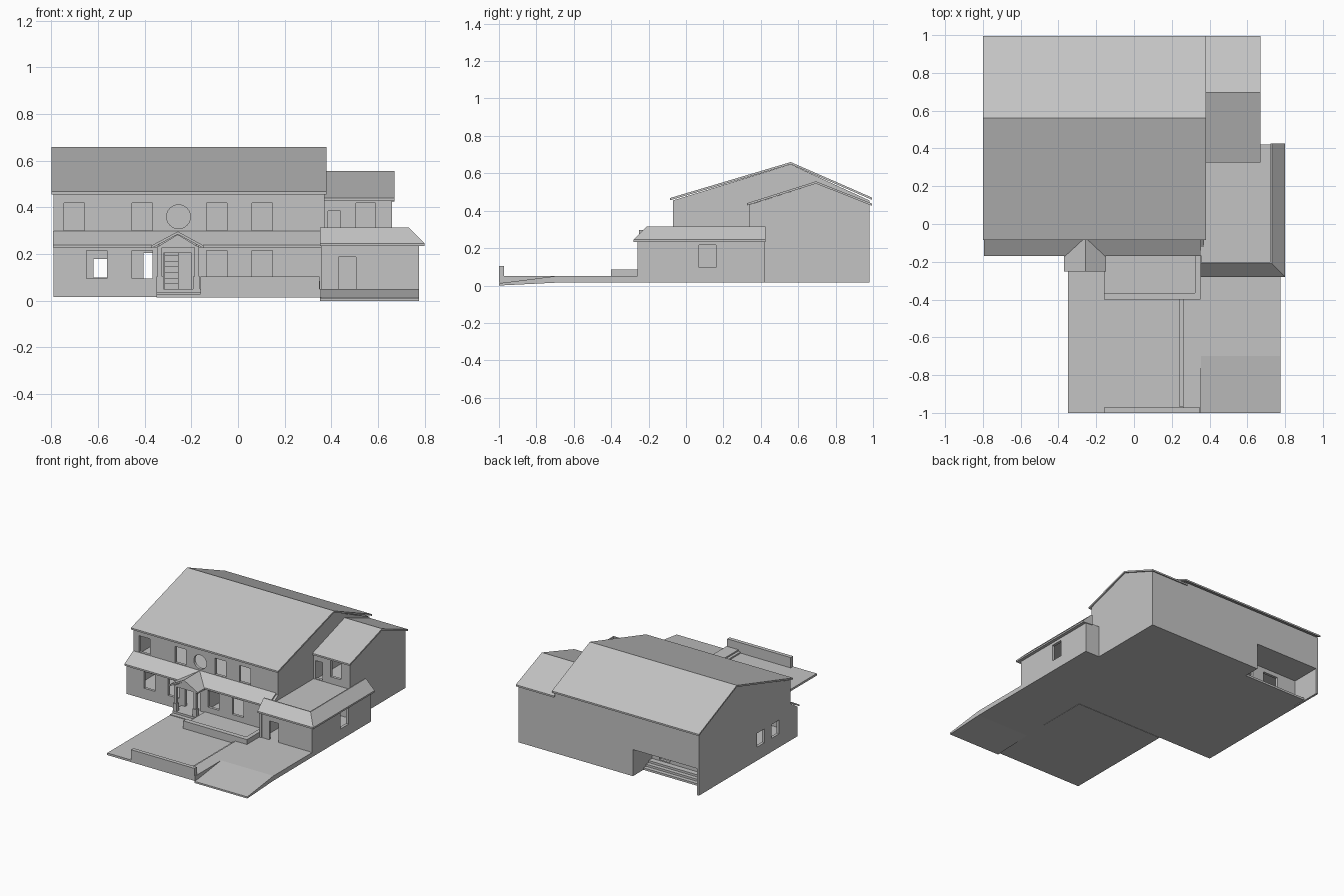
import bpy, bmesh, math
from mathutils import Vector

cube = bpy.data.objects.get("Cube")
if cube:
    bpy.data.objects.remove(cube)

grey = bpy.data.materials.new("plain_grey")
grey.use_nodes = True
grey.diffuse_color = (0.55, 0.55, 0.55, 1)
grey.node_tree.nodes["Principled BSDF"].inputs["Base Color"].default_value = grey.diffuse_color


def finish(name, bm):
    bmesh.ops.recalc_face_normals(bm, faces=bm.faces)
    mesh = bpy.data.meshes.new(name)
    bm.to_mesh(mesh)
    bm.free()
    mesh.materials.append(grey)
    ob = bpy.data.objects.new(name, mesh)
    bpy.context.collection.objects.link(ob)
    return ob


def loft(name, sections):
    """Closed solid through a row of equal cross-sections."""
    bm = bmesh.new()
    rings = [[bm.verts.new(p) for p in s] for s in sections]
    n = len(rings[0])
    for a, b in zip(rings, rings[1:]):
        for i in range(n):
            j = (i + 1) % n
            bm.faces.new((a[i], a[j], b[j], b[i]))
    bm.faces.new(rings[0])
    bm.faces.new(rings[-1])
    return finish(name, bm)


def prism_x(name, profile, x0, x1):
    return loft(name, [[(x, y, z) for y, z in profile] for x in (x0, x1)])


def prism_y(name, profile, y0, y1):
    return loft(name, [[(x, y, z) for x, z in profile] for y in (y0, y1)])


def box(name, x0, x1, y0, y1, z0, z1):
    return prism_x(name, [(y0, z0), (y1, z0), (y1, z1), (y0, z1)], x0, x1)


def roof_profile(line, thick=0.012):
    return line + [(a, z - thick) for a, z in reversed(line)]


def cut(target, cutters):
    """Subtract each cutter from the target and discard it."""
    for c in cutters:
        mod = target.modifiers.new("cut", "BOOLEAN")
        mod.operation = "DIFFERENCE"
        mod.solver = "EXACT"
        mod.object = c
        c.hide_render = True
        with bpy.context.temp_override(object=target, active_object=target):
            bpy.ops.object.modifier_apply(modifier=mod.name)
        bpy.data.objects.remove(c)


# Main house: solid profile, hollowed rooms, then openings
house = prism_x("main_house", [(-.15, .017), (.98, .017), (.98, .455), (.56, .648),
                               (-.07, .455), (-.07, .285), (-.15, .232)], -.79, .37)
holes = [
    box("left_room", -.77, -.19, -.13, .74, .05, .22),
    box("right_room", -.17, .35, -.13, .96, .05, .22),
    box("upper_room", -.77, .35, -.05, .96, .27, .45),
    box("rear_recess", -.775, -.26, .76, 1.1, -.1, .21),
    box("rear_opening", -.405, -.32, .7, .8, .07, .205),
    box("rear_window", -.62, -.5, .7, .8, .10, .18),
    box("front_door_hole", -.32, -.2, -.2, -.1, .05, .205),
]
for x in (-.65, -.455, -.135, .06):
    holes.append(box("lower_window", x, x + .088, -.2, -.1, .095, .215))
for x in (-.745, -.455, -.135, .06):
    holes.append(box("upper_window", x, x + .088, -.12, -.03, .302, .42))
for y in (.23, .06):
    holes.append(box("side_window", -.85, -.75, y, y + .085, .115, .215))
ring = [(-.255 + .051 * math.cos(i * math.tau / 24), .36 + .051 * math.sin(i * math.tau / 24))
        for i in range(24)]
holes.append(prism_y("round_window", ring, -.12, -.03))
cut(house, holes)

# Interior stair behind the front door
for i in range(9):
    z = .05 + .024 * (i + 1)
    box("inner_stair", -.315, -.255, .02 + i * .035, .02 + (i + 1) * .035, z - .024, z)

# Steps in the rear recess
for i in range(3):
    box("rear_step", -.77, -.26, .76, .86 - i * .03, .017 + i * .015, .032 + i * .015)

# Side wing with its gable
wing = prism_x("side_wing", [(.34, .017), (.98, .017), (.98, .432), (.695, .545), (.34, .432)],
               .365, .66)
cut(wing, [box("wing_room", .385, .64, .36, .96, .25, .42),
           box("wing_door", .385, .44, .3, .4, .255, .385),
           box("wing_window", .505, .59, .3, .4, .3, .42)])

# Flat-topped front extension
annex = box("extension", .355, .775, -.26, .42, .017, .25)
cut(annex, [box("panel", .37, .765, -.3, -.255, .05, .222),
            box("annex_room", .375, .755, -.24, .32, .05, .23),
            box("annex_door", .43, .505, -.3, -.2, .05, .187),
            box("annex_window", .7, .8, .07, .16, .097, .217)])

# Roofs
prism_x("main_roof", roof_profile([(-.085, .468), (.56, .66), (.995, .47)]), -.8, .38)
prism_x("wing_roof", roof_profile([(.325, .44), (.695, .557), (.995, .438)]), .365, .67)
prism_x("lower_front_roof", roof_profile([(-.17, .24), (-.07, .298)]), -.793, .355)

# Skirt roof around the front and outer side of the extension
skirt = [(0, .234), (0, .246), (.07, .315), (.078, .315), (.078, .24)]
loft("extension_roof", [
    [(.352, -.28 + d, z) for d, z in skirt],
    [(.8 - d, -.28 + d, z) for d, z in skirt],
    [(.8 - d, .425, z) for d, z in skirt]])

# Entrance porch
prism_y("porch_roof", roof_profile([(-.37, .237), (-.258, .297), (-.148, .237)]), -.252, -.07)
prism_y("porch_gable", [(-.35, .228), (-.166, .228), (-.258, .284)], -.245, -.15)
box("porch_floor", -.35, -.16, -.25, -.14, .017, .05)
box("porch_step", -.35, -.16, -.28, -.25, .017, .035)
for x in (-.335, -.177):
    box("porch_column", x - .01, x + .01, -.242, -.222, .05, .235)
    box("column_base", x - .015, x + .015, -.247, -.217, .05, .105)

# Forecourt with raised side strip, planter and boundary wall
box("forecourt", -.35, .27, -1, -.15, .015, .03)
box("raised_strip", .26, .355, -1, -.15, .015, .05)
box("strip_step", .24, .26, -.97, -.4, .015, .04)
box("boundary_wall", -.16, .35, -1, -.972, .015, .105)
box("planter_front", -.16, .352, -.4, -.365, .017, .085)
box("planter_side", .322, .352, -.365, -.15, .017, .085)
box("planter_bed", -.16, .33, -.37, -.14, .017, .055)

# Driveway ramp
prism_x("driveway", [(-1, 0), (-.7, .015), (-.25, .017), (-.25, .05), (-.7, .05), (-1, .012)],
        .352, .775)
